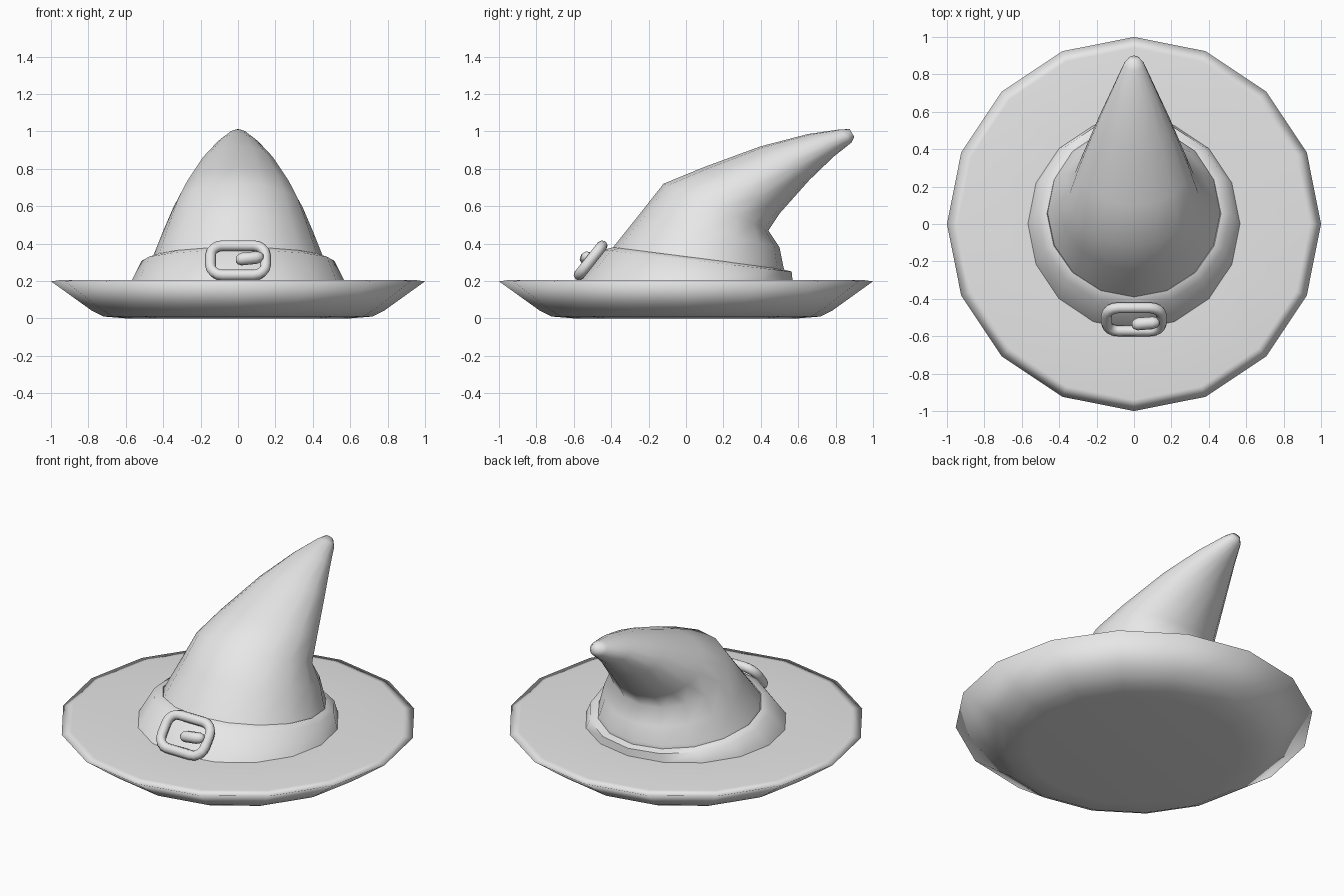
import bpy, bmesh, math
from mathutils import Vector

if "Cube" in bpy.data.objects:
    bpy.data.objects.remove(bpy.data.objects["Cube"])

SIDES = 16
grey = bpy.data.materials.new("light_grey")
grey.diffuse_color = (0.8, 0.8, 0.8, 1)
grey.use_nodes = True
grey.node_tree.nodes["Principled BSDF"].inputs["Base Color"].default_value = grey.diffuse_color


def loft(name, rings, closed=False, angle=180):
    """Skin a list of equal-sized point rings; cap the ends unless closed."""
    bm = bmesh.new()
    loops = [[bm.verts.new(p) for p in ring] for ring in rings]
    n = len(loops[0])
    pairs = list(zip(loops, loops[1:]))
    if closed:
        pairs.append((loops[-1], loops[0]))
    for a, b in pairs:
        for i in range(n):
            j = (i + 1) % n
            bm.faces.new((a[i], a[j], b[j], b[i]))
    if not closed:
        bm.faces.new(loops[0][::-1])
        bm.faces.new(loops[-1])
    bmesh.ops.recalc_face_normals(bm, faces=bm.faces)
    mesh = bpy.data.meshes.new(name)
    bm.to_mesh(mesh)
    bm.free()
    mesh.materials.append(grey)
    obj = bpy.data.objects.new(name, mesh)
    bpy.context.collection.objects.link(obj)
    bpy.context.view_layer.objects.active = obj
    obj.select_set(True)
    bpy.ops.object.shade_smooth_by_angle(angle=math.radians(angle))
    obj.select_set(False)
    return obj


def tilted_ring(front, back, half_width):
    """Ellipse through a front and a back (y, z) point."""
    mid = Vector((0, (front[0] + back[0]) / 2, (front[1] + back[1]) / 2))
    axis = Vector((0, back[0], back[1])) - mid
    return [mid + axis * math.sin(t) + Vector((half_width * math.cos(t), 0, 0))
            for t in (2 * math.pi * i / SIDES for i in range(SIDES))]


# Brim: shallow dish with a flat top
loft("brim", [tilted_ring((-r, z), (r, z), r) for r, z in (
    (0.60, 0.0), (0.72, 0.01), (0.78, 0.04), (1.0, 0.198), (0.94, 0.206), (0.5, 0.206))])

# Band: slanted, higher at the front
loft("band", [tilted_ring(*r) for r in (
    ((-0.57, 0.20), (0.57, 0.20), 0.57),
    ((-0.445, 0.365), (0.565, 0.25), 0.515),
    ((-0.39, 0.38), (0.50, 0.267), 0.465),
    ((-0.37, 0.33), (0.48, 0.22), 0.44))], angle=60)

# Crown: cone bent backwards, with a crease at the back
loft("crown", [tilted_ring(*r) for r in (
    ((-0.50, 0.20), (0.54, 0.20), 0.52),
    ((-0.39, 0.38), (0.52, 0.28), 0.455),
    ((-0.25, 0.555), (0.50, 0.38), 0.40),
    ((-0.12, 0.72), (0.44, 0.47), 0.345),
    ((0.10, 0.81), (0.50, 0.56), 0.295),
    ((0.40, 0.92), (0.66, 0.74), 0.20),
    ((0.65, 0.985), (0.79, 0.865), 0.115),
    ((0.82, 1.01), (0.885, 0.94), 0.055),
    ((0.875, 1.012), (0.90, 0.97), 0.027))])

# Buckle plane, leaning back with the front of the band
CENTRE = Vector((0, -0.51, 0.31))
X = Vector((1, 0, 0))
UP = Vector((0, 0.62, 0.785))
OUT = Vector((0, -0.785, 0.62))


def tube_ring(centre, side, radius, n=8):
    return [centre + radius * (math.cos(a) * side + math.sin(a) * OUT)
            for a in (2 * math.pi * k / n for k in range(n))]


# Buckle frame: round tube along a rounded rectangle
rings = []
corner, w, h = 0.065, 0.147, 0.10
for q, (sx, sy) in enumerate(((1, 1), (-1, 1), (-1, -1), (1, -1))):
    for s in range(5):
        a = math.pi / 2 * (q + s / 4)
        side = math.cos(a) * X + math.sin(a) * UP
        pos = CENTRE + sx * (w - corner) * X + sy * (h - corner) * UP + corner * side
        rings.append(tube_ring(pos, side, 0.029))
loft("buckle_frame", rings, closed=True)

# Buckle prong: blunt pin reaching from the right side of the frame
loft("buckle_prong", [tube_ring(CENTRE + x * X + (-0.012 + 0.12 * x) * UP + 0.024 * OUT, UP, r)
                      for x, r in ((-0.012, 0.012), (0.0, 0.026), (0.02, 0.034),
                                   (0.10, 0.034), (0.125, 0.026), (0.135, 0.012))])
